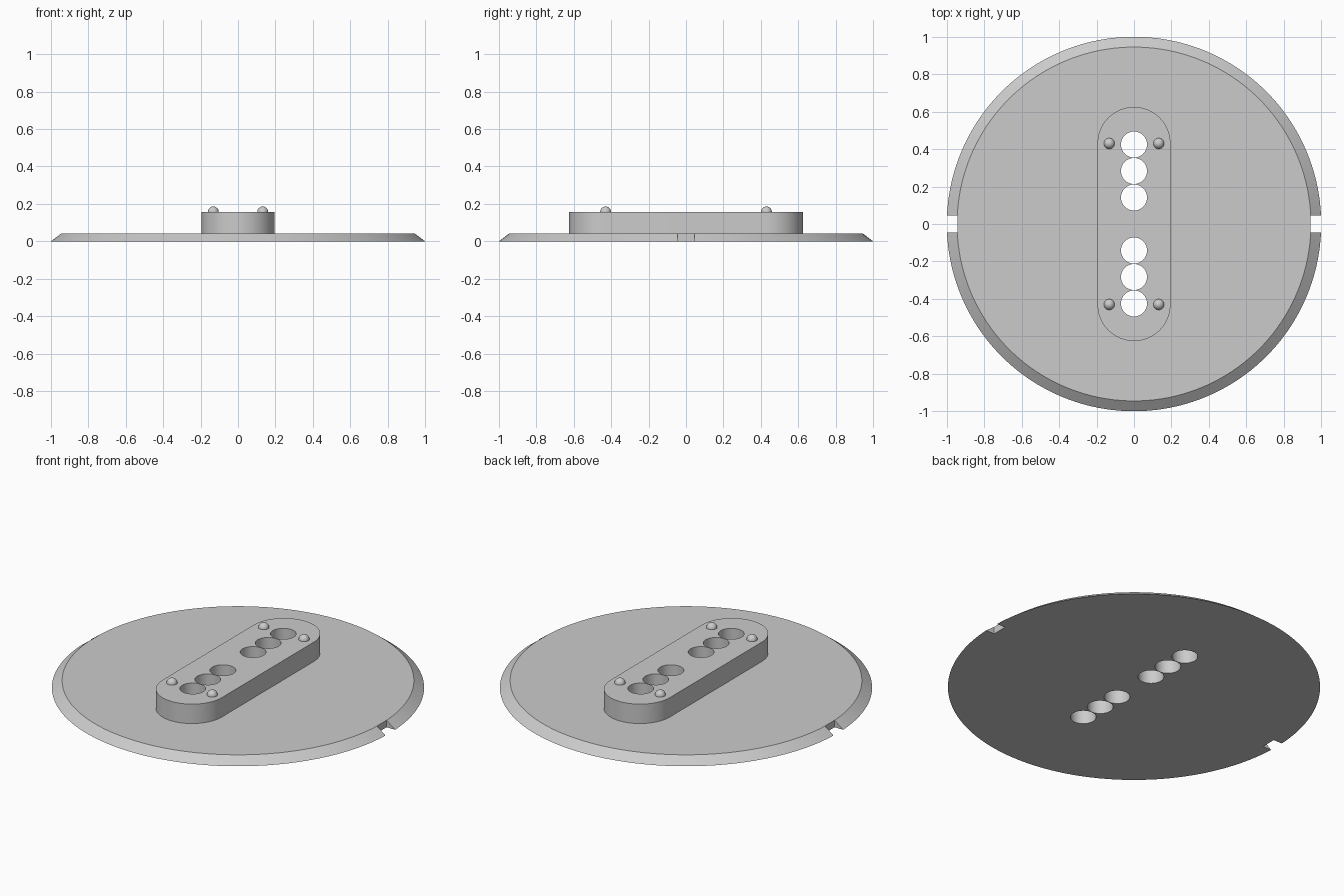
import bpy, bmesh, math

if "Cube" in bpy.data.objects:
    bpy.data.objects.remove(bpy.data.objects["Cube"], do_unlink=True)

PLATE_TOP, BLOCK_TOP = 0.042, 0.157
RIM, TOP_RIM = 1.0, 0.945
HALF_W, HALF_L = 0.195, 0.625
HOLE_R, HOLE_STEP = 0.0695, 0.1415

grey = bpy.data.materials.new("light_grey")
grey.use_nodes = True
colour = (0.6, 0.6, 0.6, 1)
grey.diffuse_color = colour
grey.node_tree.nodes["Principled BSDF"].inputs["Base Color"].default_value = colour


def make_object(name, bm):
    bmesh.ops.recalc_face_normals(bm, faces=bm.faces)
    mesh = bpy.data.meshes.new(name)
    bm.to_mesh(mesh)
    bm.free()
    mesh.materials.append(grey)
    obj = bpy.data.objects.new(name, mesh)
    bpy.context.collection.objects.link(obj)
    return obj


def select_only(obj):
    bpy.ops.object.select_all(action='DESELECT')
    obj.select_set(True)
    bpy.context.view_layer.objects.active = obj


def smooth(obj):
    select_only(obj)
    bpy.ops.object.shade_smooth_by_angle(angle=math.radians(30))


def cut(obj, cutter):
    mod = obj.modifiers.new("cut", 'BOOLEAN')
    mod.operation = 'DIFFERENCE'
    mod.solver = 'EXACT'
    mod.object = cutter
    select_only(obj)
    bpy.ops.object.modifier_apply(modifier=mod.name)


# Disc with a sloping rim
bm = bmesh.new()
bmesh.ops.create_cone(bm, cap_ends=True, segments=160, radius1=RIM,
                      radius2=TOP_RIM, depth=PLATE_TOP)
bmesh.ops.translate(bm, verts=bm.verts, vec=(0, 0, PLATE_TOP / 2))
plate = make_object("base_plate", bm)

# Raised block with round ends
bm = bmesh.new()
outline = []
for end in (0, 1):
    for i in range(33):
        a = math.pi * (end + i / 32)
        y = (HALF_L - HALF_W) * (1 - 2 * end) + HALF_W * math.sin(a)
        outline.append(bm.verts.new((HALF_W * math.cos(a), y, PLATE_TOP)))
face = bm.faces.new(outline)
raised = bmesh.ops.extrude_face_region(bm, geom=[face])
top = [v for v in raised["geom"] if isinstance(v, bmesh.types.BMVert)]
bmesh.ops.translate(bm, verts=top, vec=(0, 0, BLOCK_TOP - PLATE_TOP))
block = make_object("raised_block", bm)

# Two rows of three through holes
bm = bmesh.new()
for n in (-3, -2, -1, 1, 2, 3):
    hole = bmesh.ops.create_cone(bm, cap_ends=True, segments=48,
                                 radius1=HOLE_R, radius2=HOLE_R, depth=1)
    bmesh.ops.translate(bm, verts=hole["verts"], vec=(0, n * HOLE_STEP, 0))
hole_cutter = make_object("hole_cutter", bm)

# Square notches in the left and right rim
bm = bmesh.new()
for side in (-1, 1):
    notch = bmesh.ops.create_cube(bm, size=1)
    bmesh.ops.scale(bm, verts=notch["verts"], vec=(0.2, 0.09, 0.5))
    bmesh.ops.translate(bm, verts=notch["verts"], vec=(side * 1.043, 0, 0))
notch_cutter = make_object("notch_cutter", bm)

cut(plate, hole_cutter)
cut(plate, notch_cutter)
cut(block, hole_cutter)
for cutter in (hole_cutter, notch_cutter):
    bpy.data.objects.remove(cutter, do_unlink=True)
smooth(plate)
smooth(block)

# Domed studs at the four corners of the block
for x, side in ((-1, "right"), (1, "left")):
    for y, end in ((-1, "front"), (1, "back")):
        bm = bmesh.new()
        bmesh.ops.create_uvsphere(bm, u_segments=32, v_segments=16, radius=0.029)
        stud = make_object(f"stud_{end}_{side}", bm)
        stud.location = (x * 0.132, y * 0.43, BLOCK_TOP)
        smooth(stud)
